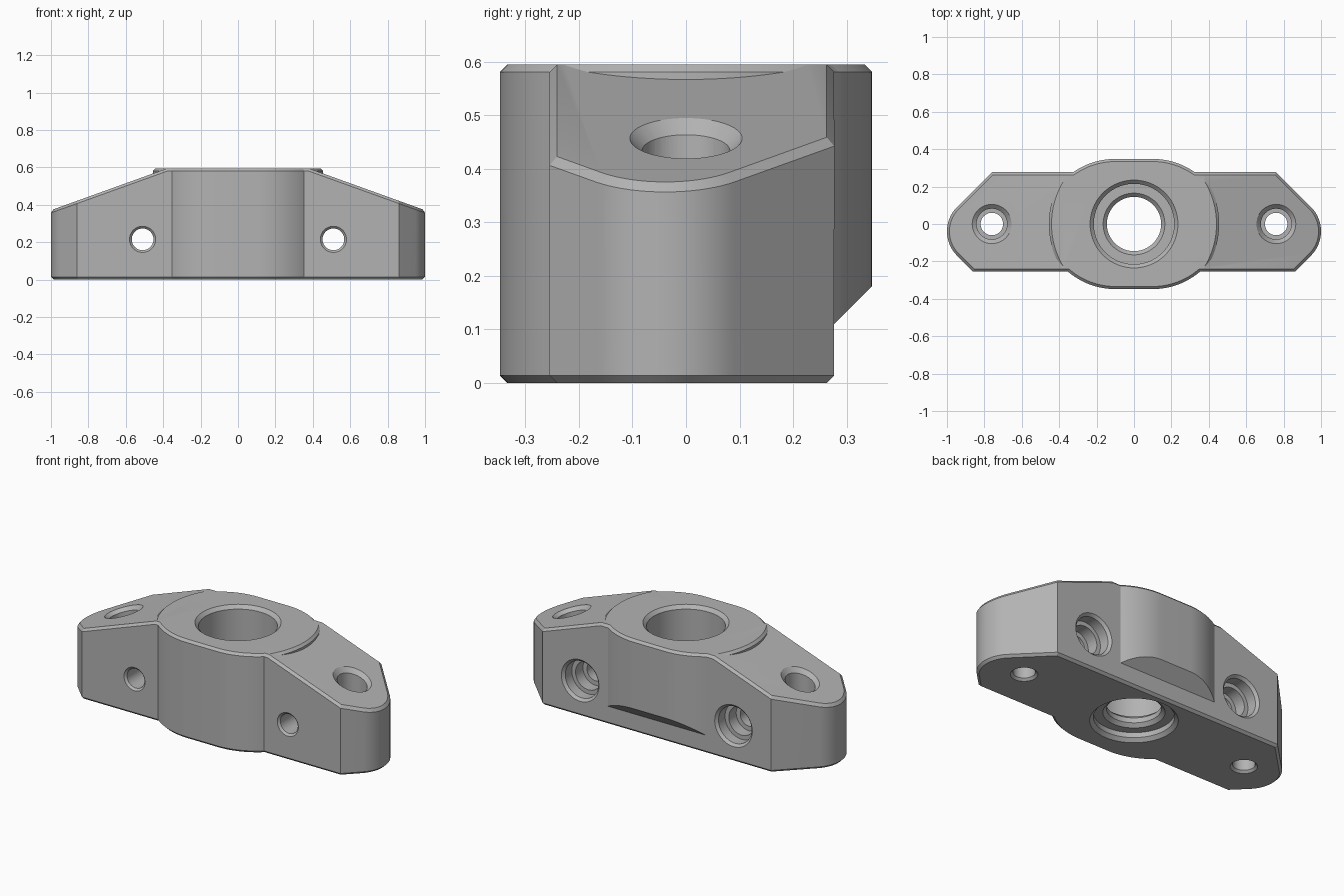
import bpy, bmesh, math
from mathutils import Matrix

if "Cube" in bpy.data.objects:
    bpy.data.objects.remove(bpy.data.objects["Cube"], do_unlink=True)

TOP = 0.595            # height of the flat top
SLOPE = 0.36           # fall of the shoulders
BOSS_R, BOSS_Z = 0.455, 0.567
FRONT, BACK, BULGE = -0.255, 0.277, 0.348
CHAMFER = 0.014

metal = bpy.data.materials.new("plain grey metal")
metal.use_nodes = True
grey = (0.45, 0.45, 0.45, 1)
metal.diffuse_color = grey
metal.node_tree.nodes["Principled BSDF"].inputs["Base Color"].default_value = grey


def make_object(name, bm):
    bmesh.ops.recalc_face_normals(bm, faces=bm.faces)
    mesh = bpy.data.meshes.new(name)
    bm.to_mesh(mesh)
    bm.free()
    mesh.materials.append(metal)
    obj = bpy.data.objects.new(name, mesh)
    bpy.context.collection.objects.link(obj)
    return obj


def prism(name, points, shift):
    """Extrude a closed outline along a vector."""
    bm = bmesh.new()
    face = bm.faces.new([bm.verts.new(p) for p in points])
    new = bmesh.ops.extrude_face_region(bm, geom=[face])["geom"]
    bmesh.ops.translate(bm, vec=shift, verts=[v for v in new if isinstance(v, bmesh.types.BMVert)])
    return make_object(name, bm)


def lathe(name, profile, matrix=Matrix(), n=64):
    """Closed turned solid from (radius, height) pairs."""
    bm = bmesh.new()
    rings = [[bm.verts.new((r * math.cos(math.tau * i / n), r * math.sin(math.tau * i / n), z))
              for i in range(n)] for r, z in profile]
    for a, b in zip(rings, rings[1:]):
        for i in range(n):
            j = (i + 1) % n
            bm.faces.new((a[i], a[j], b[j], b[i]))
    bm.faces.new(rings[0][::-1])
    bm.faces.new(rings[-1])
    bm.transform(matrix)
    return make_object(name, bm)


def combine(target, tool, operation="DIFFERENCE"):
    """Apply a boolean and discard the tool."""
    tool.hide_render = True
    mod = target.modifiers.new("cut", "BOOLEAN")
    mod.operation, mod.object, mod.solver = operation, tool, "EXACT"
    bpy.ops.object.select_all(action="DESELECT")
    bpy.context.view_layer.objects.active = target
    target.select_set(True)
    bpy.ops.object.modifier_apply(modifier=mod.name)
    bpy.data.objects.remove(tool, do_unlink=True)


def bulge_arc(edge, steps=14):
    """Right half of a bulge, from the side wall inward to the flat middle."""
    radius, flat = 0.39, 0.1
    end = math.acos((radius - (BULGE - abs(edge))) / radius)
    sign = math.copysign(1, edge)
    return [(flat + radius * math.sin(end * (1 - i / steps)),
             sign * (BULGE - radius + radius * math.cos(end * (1 - i / steps))))
            for i in range(steps + 1)]


# Plan outline: right half from front middle to back middle, then mirrored
nose = [(0.816 + 0.184 * math.cos(math.radians(a)), -0.039 + 0.184 * math.sin(math.radians(a)))
        for a in range(-45, 46, 5)]
half = bulge_arc(FRONT)[::-1] + [(0.86, FRONT)] + nose + [(0.76, BACK)] + bulge_arc(BACK)
outline = half + [(-x, y) for x, y in reversed(half)]
body = prism("bracket_body", [(x, y, 0) for x, y in outline], (0, 0, TOP))

# Slanted underside of the back bulge
under = [(BACK, -0.1), (BACK, 0.11), (BACK + 0.2, 0.31), (BACK + 0.2, -0.1)]
combine(body, prism("bulge_cutter", [(-0.4, y, z) for y, z in under], (0.8, 0, 0)))

# Sloped shoulders and chamfered rims
bm = bmesh.new()
bm.from_mesh(body.data)
bmesh.ops.dissolve_limit(bm, angle_limit=0.002, verts=bm.verts, edges=bm.edges)
for side in (-1, 1):
    cut = bmesh.ops.bisect_plane(bm, geom=bm.verts[:] + bm.edges[:] + bm.faces[:],
                                 plane_co=(side * BOSS_R, 0, BOSS_Z),
                                 plane_no=(side * SLOPE, 0, 1), clear_outer=True)
    edges = [e for e in cut["geom_cut"] if isinstance(e, bmesh.types.BMEdge)]
    bmesh.ops.edgeloop_fill(bm, edges=edges)
bmesh.ops.recalc_face_normals(bm, faces=bm.faces)
bm.normal_update()
rims = []
for e in bm.edges:
    if len(e.link_faces) == 2:
        low, high = sorted(abs(f.normal.z) for f in e.link_faces)
        if low < 0.1 and high > 0.9:
            rims.append(e)
bmesh.ops.bevel(bm, geom=rims, offset=CHAMFER, segments=1, affect="EDGES", clamp_overlap=True)
bm.to_mesh(body.data)
bm.free()

# Round raised boss, trimmed to stay inside the walls
boss = lathe("boss", [(BOSS_R, 0.5), (BOSS_R, TOP - CHAMFER), (BOSS_R - CHAMFER, TOP)], n=128)
bm = bmesh.new()
bm.from_mesh(boss.data)
for side in (-1, 1):
    cut = bmesh.ops.bisect_plane(bm, geom=bm.verts[:] + bm.edges[:] + bm.faces[:],
                                 plane_co=(0, side * 0.23, 0), plane_no=(0, side, 0),
                                 clear_outer=True)
    edges = [e for e in cut["geom_cut"] if isinstance(e, bmesh.types.BMEdge)]
    bmesh.ops.edgeloop_fill(bm, edges=edges)
bmesh.ops.recalc_face_normals(bm, faces=bm.faces)
bm.to_mesh(boss.data)
bm.free()
combine(body, boss, "UNION")

# Stepped centre bore with a retaining lip near the bottom
combine(body, lathe("bore_cutter", [
    (0.245, -0.01), (0.215, 0.02), (0.215, 0.05), (0.165, 0.05), (0.145, 0.07),
    (0.145, 0.1), (0.165, 0.12), (0.215, 0.12), (0.215, TOP - 0.02), (0.245, TOP + 0.01)], n=96))

for side in (-1, 1):
    # Vertical mounting hole with counterbore
    place = Matrix.Translation((side * 0.76, 0, 0))
    combine(body, lathe("mount_cutter", [
        (0.083, -0.01), (0.06, 0.013), (0.06, 0.2), (0.082, 0.2), (0.082, 0.7)], place))
    # Countersink following the slope
    shear = Matrix.Identity(4)
    shear[2][0] = -SLOPE * side
    rim = Matrix.Translation((side * 0.76, 0, BOSS_Z - SLOPE * (0.76 - BOSS_R)))
    combine(body, lathe("countersink_cutter", [(0.08, -0.025), (0.125, 0.02)], rim @ shear))
    # Cross hole, stepped wider towards the back
    turn = Matrix.Translation((side * 0.51, 0, 0.215)) @ Matrix.Rotation(-math.pi / 2, 4, "X")
    combine(body, lathe("cross_cutter", [
        (0.085, FRONT - 0.015), (0.058, FRONT + 0.012), (0.058, 0.13), (0.085, 0.13),
        (0.085, 0.2), (0.11, 0.2), (0.11, BACK - 0.015), (0.135, BACK + 0.01)], turn))

bpy.ops.object.select_all(action="DESELECT")
body.select_set(True)
bpy.context.view_layer.objects.active = body
bpy.ops.object.shade_smooth_by_angle(angle=math.radians(25))
